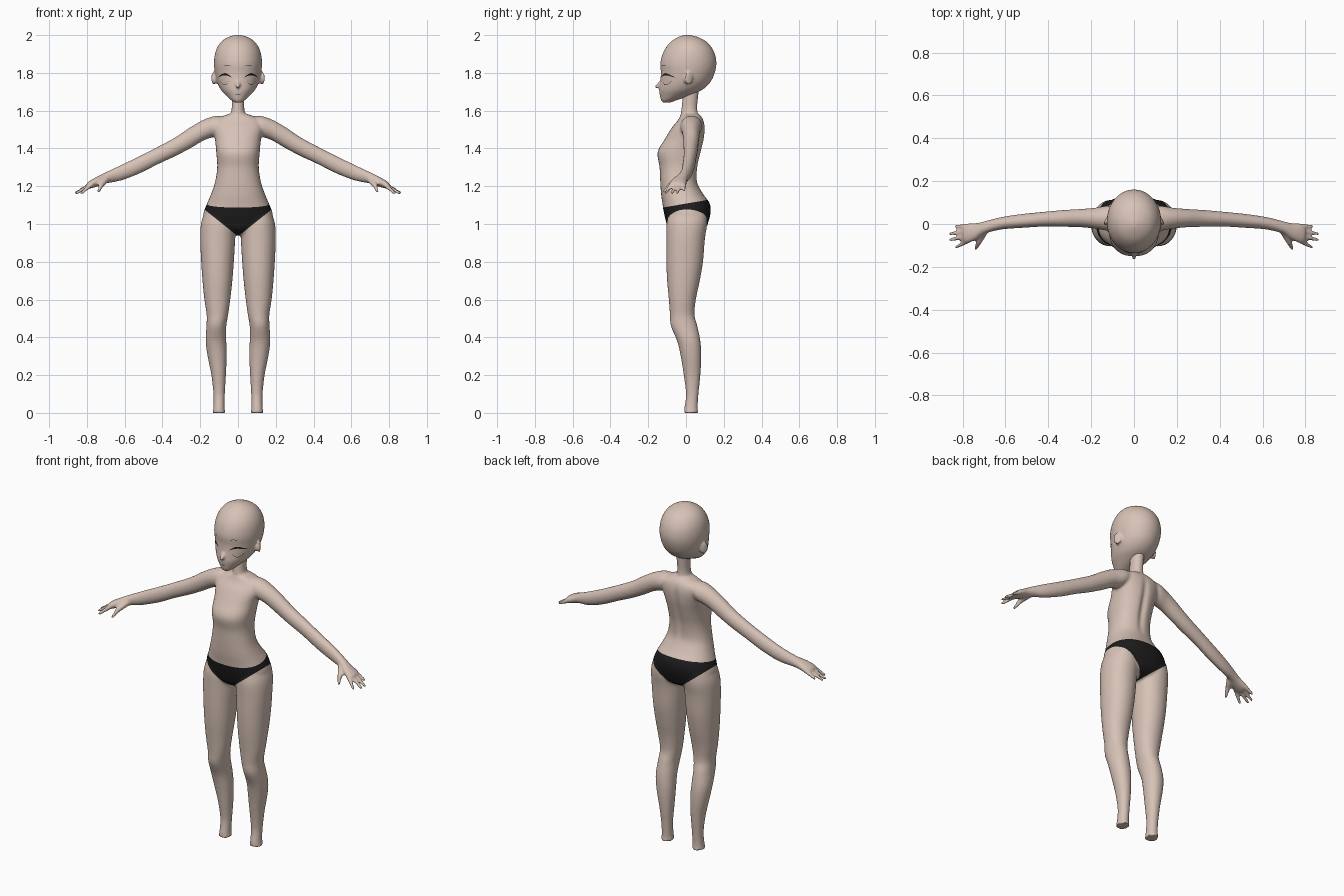
import bpy, bmesh, math
from mathutils import Vector, Matrix
from mathutils.bvhtree import BVHTree

cube = bpy.data.objects.get("Cube")
if cube:
    bpy.data.objects.remove(cube)


def material(name, rgb, rough):
    m = bpy.data.materials.new(name)
    m.use_nodes = True
    m.diffuse_color = (*rgb, 1)
    node = m.node_tree.nodes["Principled BSDF"]
    node.inputs["Base Color"].default_value = (*rgb, 1)
    node.inputs["Roughness"].default_value = rough
    return m


SKIN = material("skin", (0.68, 0.54, 0.47), 0.8)
BLACK = material("black", (0.012, 0.012, 0.012), 0.8)


def smooth_rows(rows, steps=5):
    """Catmull-Rom interpolation through a table of rows."""
    out = []
    for i in range(len(rows) - 1):
        a, b, c, d = (rows[min(max(k, 0), len(rows) - 1)] for k in (i - 1, i, i + 1, i + 2))
        for s in range(steps):
            t = s / steps
            out.append([0.5 * (2 * q + (r - p) * t + (2 * p - 5 * q + 4 * r - u) * t * t
                               + (3 * q - p - 3 * r + u) * t ** 3)
                        for p, q, r, u in zip(a, b, c, d)])
    return out + [list(rows[-1])]


def loft(bm, rows, axis="z", side=1, power=1.0, segs=40):
    """Rows hold position along the axis, then min and max of both cross axes."""
    loops = []
    for t, a0, a1, b0, b1 in smooth_rows(rows):
        loop = []
        for k in range(segs):
            ang = math.tau * k / segs
            c, s = math.cos(ang), math.sin(ang)
            a = (a0 + a1) / 2 + (a1 - a0) / 2 * math.copysign(abs(c) ** power, c)
            b = (b0 + b1) / 2 + (b1 - b0) / 2 * math.copysign(abs(s) ** power, s)
            p = (a, b, t) if axis == "z" else (t, a, b)
            loop.append(bm.verts.new((p[0] * side, p[1], p[2])))
        loops.append(loop)
    for lo, hi in zip(loops, loops[1:]):
        for k in range(segs):
            n = (k + 1) % segs
            bm.faces.new((lo[k], lo[n], hi[n], hi[k]))
    bm.faces.new(loops[0])
    bm.faces.new(loops[-1])


def ball(bm, centre, size, rot=0.0):
    mat = Matrix.Translation(centre) @ Matrix.Rotation(rot, 4, "Z") @ Matrix.Diagonal((*size, 1))
    bmesh.ops.create_uvsphere(bm, u_segments=20, v_segments=12, radius=1, matrix=mat)


def finger(bm, start, end, r1, r2, side):
    p, q = (Vector((v[0] * side, v[1], v[2])) for v in (start, end))
    d = q - p
    mat = Matrix.Translation((p + q) / 2) @ d.to_track_quat("Z", "Y").to_matrix().to_4x4()
    bmesh.ops.create_cone(bm, cap_ends=True, segments=12, radius1=r1, radius2=r2,
                          depth=d.length, matrix=mat)
    ball(bm, p, (r1, r1, r1))
    ball(bm, q, (r2, r2, r2))


def add_object(name, bm, mats):
    bmesh.ops.recalc_face_normals(bm, faces=bm.faces[:])
    mesh = bpy.data.meshes.new(name)
    bm.to_mesh(mesh)
    bm.free()
    obj = bpy.data.objects.new(name, mesh)
    bpy.context.collection.objects.link(obj)
    for m in mats:
        mesh.materials.append(m)
    return obj


def fuse(obj, voxel, rounds):
    """Merge overlapping parts into one smooth skin and return it as a bmesh."""
    mod = obj.modifiers.new("fuse", "REMESH")
    mod.mode, mod.voxel_size = "VOXEL", voxel
    mod = obj.modifiers.new("soften", "SMOOTH")
    mod.factor, mod.iterations = 0.5, rounds
    deps = bpy.context.evaluated_depsgraph_get()
    mesh = bpy.data.meshes.new_from_object(obj.evaluated_get(deps))
    obj.modifiers.clear()
    bm = bmesh.new()
    bm.from_mesh(mesh)
    bpy.data.meshes.remove(mesh)
    return bm


def store(obj, bm):
    for f in bm.faces:
        f.smooth = True
    bm.to_mesh(obj.data)
    bm.free()


# Torso and neck
bm = bmesh.new()
loft(bm, [(0.94, -.04, .04, -.05, .05), (0.97, -.13, .13, -.09, .1), (1.01, -.18, .18, -.105, .118),
          (1.06, -.182, .182, -.117, .13), (1.11, -.163, .163, -.125, .125), (1.16, -.142, .142, -.132, .09),
          (1.22, -.122, .122, -.136, .06), (1.3, -.11, .11, -.14, .062), (1.38, -.115, .115, -.15, .08),
          (1.45, -.122, .122, -.112, .096), (1.51, -.135, .135, -.075, .1), (1.55, -.125, .125, -.042, .092),
          (1.575, -.07, .07, -.03, .075), (1.585, -.04, .04, -.02, .06)], power=0.88, segs=64)
loft(bm, [(1.54, -.05, .05, -.03, .07), (1.59, -.037, .037, -.027, .062), (1.63, -.033, .033, -.022, .06),
          (1.72, -.036, .036, -.015, .07)])

for side in (1, -1):
    # Leg, cut flat at the ankle
    loft(bm, [(0, .067, .135, -.012, .065), (0.03, .071, .13, -.008, .062), (0.1, .07, .13, 0, .066),
              (0.2, .064, .141, -.012, .076), (0.3, .06, .161, -.028, .081), (0.38, .062, .171, -.047, .076),
              (0.46, .062, .167, -.08, .06), (0.52, .052, .166, -.085, .045), (0.6, .041, .178, -.091, .052),
              (0.7, .03, .188, -.1, .073), (0.8, .022, .195, -.104, .09), (0.92, .015, .2, -.104, .1),
              (1.0, .012, .196, -.103, .112), (1.06, .03, .178, -.09, .11)], side=side, power=0.95)
    # Arm running into the palm
    loft(bm, [(.06, -.01, .075, 1.5, 1.57), (.12, -.03, .085, 1.465, 1.572), (.18, -.022, .076, 1.443, 1.553),
              (.25, -.015, .07, 1.402, 1.514), (.33, -.013, .065, 1.36, 1.46), (.42, -.012, .057, 1.318, 1.411),
              (.52, -.018, .047, 1.268, 1.36), (.62, -.026, .032, 1.23, 1.312), (.7, -.047, .012, 1.214, 1.274),
              (.74, -.075, .004, 1.2, 1.254), (.78, -.09, .002, 1.188, 1.232), (.8, -.08, -.012, 1.19, 1.218)],
         axis="x", side=side)
    # Four fingers and thumb
    for y0, tip in ((-.01, (.832, -.01, 1.18)), (-.033, (.858, -.045, 1.166)),
                    (-.055, (.856, -.074, 1.163)), (-.077, (.828, -.108, 1.164))):
        finger(bm, (.775, y0, 1.21), tip, .013, .008, side)
    finger(bm, (.7, -.035, 1.235), (.725, -.085, 1.205), .019, .014, side)
    finger(bm, (.725, -.085, 1.205), (.738, -.115, 1.172), .014, .008, side)

body = add_object("body", bm, (SKIN, BLACK))
bm = fuse(body, 0.007, 5)

# Shallow spine groove
for v in bm.verts:
    if v.co.y > 0.03 and 1.2 < v.co.z < 1.56:
        fade = math.sin(math.pi * (v.co.z - 1.2) / 0.36)
        v.co.y -= 0.012 * fade * math.exp(-(v.co.x / 0.018) ** 2)

# Briefs: cut clean waist and leg lines, then colour between them
WAIST, TILT, CROTCH, RISE = 1.108, 0.17, 0.935, 0.8
for point, normal in (((0, 0, WAIST), (0, -TILT, 1)), ((0, 0, CROTCH), (-RISE, 0, 1)),
                      ((0, 0, CROTCH), (RISE, 0, 1))):
    near = [f for f in bm.faces if 0.88 < f.calc_center_median().z < 1.16 and abs(f.calc_center_median().x) < 0.3]
    geom = near + list({e for f in near for e in f.edges}) + list({v for f in near for v in f.verts})
    bmesh.ops.bisect_plane(bm, geom=geom, dist=0.0001, plane_co=point, plane_no=normal)
for f in bm.faces:
    c = f.calc_center_median()
    f.material_index = int(c.z < WAIST + TILT * c.y and c.z > CROTCH + RISE * abs(c.x) and abs(c.x) < 0.3)
store(body, bm)

# Head with nose and ears
bm = bmesh.new()
loft(bm, [(1.642, -.014, .014, -.122, -.085), (1.655, -.036, .036, -.132, -.05), (1.68, -.063, .063, -.138, .02),
          (1.71, -.09, .09, -.142, .085), (1.75, -.11, .11, -.137, .128), (1.8, -.122, .122, -.133, .152),
          (1.85, -.127, .127, -.136, .161), (1.9, -.122, .122, -.124, .153), (1.94, -.107, .107, -.102, .132),
          (1.97, -.083, .083, -.074, .102), (1.99, -.05, .05, -.04, .062), (2.001, -.014, .014, -.01, .02)],
     segs=56)
finger(bm, (0, -.125, 1.745), (0, -.158, 1.726), .02, .008, 1)
for side in (1, -1):
    ball(bm, (side * .128, .015, 1.772), (.008, .024, .036), side * 0.5)
    ball(bm, (side * .118, .005, 1.765), (.014, .016, .022))
head = add_object("head", bm, (SKIN,))
bm = fuse(head, 0.006, 4)
surface = BVHTree.FromBMesh(bm)
store(head, bm)


def stroke(name, path, width, sides=(1, -1), count=14):
    """Thin tapered plate lying on the face; path maps 0..1 to x and z."""
    bm = bmesh.new()
    for side in sides:
        pairs = []
        for i in range(count + 1):
            t = i / count
            x, z = path(t)
            w = width * (0.25 + 0.75 * math.sin(math.pi * t))
            pair = []
            for dz in (-w / 2, w / 2):
                hit = surface.ray_cast(Vector((x * side, -1, z + dz)), Vector((0, 1, 0)))[0]
                pair.append(bm.verts.new((x * side, hit.y - 0.002, z + dz)))
            pairs.append(pair)
        for (a, b), (c, d) in zip(pairs, pairs[1:]):
            bm.faces.new((a, c, d, b))
    add_object(name, bm, (BLACK,))


# Painted face lines
stroke("upper_lashes", lambda t: (.035 + .07 * t, 1.777 + .016 * math.sin(math.pi * t)), .011)
stroke("lower_lids", lambda t: (.048 + .046 * t, 1.757 - .02 * math.sin(math.pi * t)), .003)
stroke("eyebrows", lambda t: (.04 + .035 * t, 1.837 + .004 * math.sin(math.pi * t)), .003)
stroke("mouth", lambda t: (-.014 + .028 * t, 1.688 - .003 * math.sin(math.pi * t)), .003, sides=(1,))
